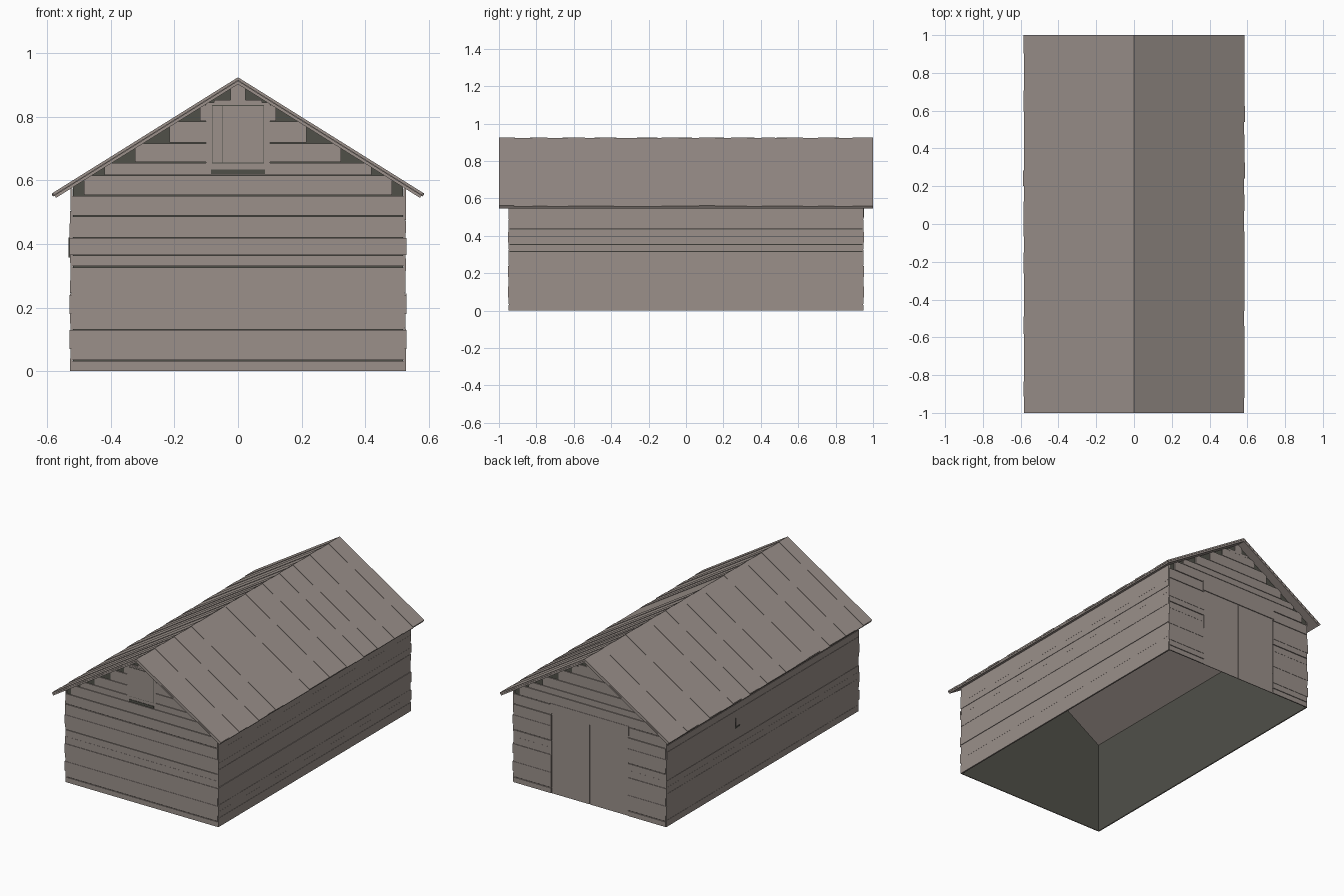
import bpy, bmesh, random

random.seed(4)
cube = bpy.data.objects.get("Cube")
if cube:
    bpy.data.objects.remove(cube)


def material(name, rgb):
    m = bpy.data.materials.new(name)
    m.use_nodes = True
    m.diffuse_color = (*rgb, 1)
    bsdf = m.node_tree.nodes["Principled BSDF"]
    bsdf.inputs["Base Color"].default_value = (*rgb, 1)
    bsdf.inputs["Roughness"].default_value = 0.9
    return m


wood = material("weathered wood", (0.325, 0.28, 0.255))
dark = material("dark interior", (0.08, 0.08, 0.066))

PEAK, SLOPE = 0.925, 0.624      # roof ridge height and pitch
WALL_X, WALL_Y = 0.52, 0.943    # shell half sizes
SKIN = 0.0005                   # boards sit just outside the shell


def finish(bm, name, mat):
    bmesh.ops.recalc_face_normals(bm, faces=bm.faces)
    mesh = bpy.data.meshes.new(name)
    bm.to_mesh(mesh)
    bm.free()
    mesh.materials.append(mat)
    obj = bpy.data.objects.new(name, mesh)
    bpy.context.scene.collection.objects.link(obj)
    return obj


def prism(bm, profile, y0, y1):
    """Extrude an (x, z) profile along y."""
    a = [bm.verts.new((x, y0, z)) for x, z in profile]
    b = [bm.verts.new((x, y1, z)) for x, z in profile]
    bm.faces.new(a)
    bm.faces.new(b[::-1])
    for i in range(len(a)):
        j = (i + 1) % len(a)
        bm.faces.new((a[j], a[i], b[i], b[j]))


def box(bm, x0, x1, y0, y1, z0, z1):
    prism(bm, [(x0, z0), (x1, z0), (x1, z1), (x0, z1)], y0, y1)


# Dark shell, open at the bottom and under the roof
bm = bmesh.new()
eave = PEAK - 0.022 - SLOPE * WALL_X
prism(bm, [(-WALL_X, 0), (WALL_X, 0), (WALL_X, eave), (0, PEAK - 0.022), (-WALL_X, eave)],
      -WALL_Y, WALL_Y)
bmesh.ops.recalc_face_normals(bm, faces=bm.faces)
bmesh.ops.delete(bm, geom=[f for f in bm.faces if abs(f.normal.z) > 0.3], context='FACES_ONLY')
finish(bm, "wall_shell", dark)


# Roof: continuous lower layer and separate planks on each slope
def slope_profile(side, top, thick, reach):
    cut = thick * 0.45
    pts = [(0, top), (reach, top - SLOPE * reach),
           (reach - cut, top - thick - SLOPE * (reach - cut)), (0, top - thick)]
    return [(side * x, z) for x, z in pts]


right_seams = [-1, -.92, -.82, -.74, -.63, -.54, -.46, -.385, -.13, -.04, .07, .155,
               .24, .325, .405, .475, .54, .625, .705, .795, .89, 1]
left_seams = [-1]
while left_seams[-1] < 0.86:
    left_seams.append(left_seams[-1] + random.uniform(0.075, 0.12))
left_seams.append(1)

for side, label, seams in ((1, "left", right_seams), (-1, "right", left_seams)):
    bm = bmesh.new()
    prism(bm, slope_profile(side, PEAK - 0.011, 0.011, 0.578), -1, 1)
    finish(bm, f"roof_underlayer_{label}", wood)
    bm = bmesh.new()
    for i, (y0, y1) in enumerate(zip(seams, seams[1:])):
        top = PEAK - (0.0025 if i % 2 else 0)
        prism(bm, slope_profile(side, top, 0.01, random.uniform(0.581, 0.587)), y0, y1)
    finish(bm, f"roof_planks_{label}", wood)

# End wall boards: wide below the eaves, stepped in the gables
levels = [0, .035, .07, .13, .18, .24, .285, .33, .365, .42, .49, .555]
flush = (.07, .18, .365)
open_joints = (.035, .33, .49, .555)
gable = [(.555, .615, .485), (.618, .655, .42), (.658, .716, .325),
         (.719, .785, .215), (.788, .838, .12), (.838, .853, .075), (.853, .905, .023)]
for end, label in ((-1, "front"), (1, "back")):
    bm = bmesh.new()
    rows = [(z0, z1 - (0.004 if z1 in open_joints else 0.0005), 0.53 if z0 in flush else 0.525)
            for z0, z1 in zip(levels, levels[1:])] + gable
    for z0, z1, half in rows:
        depth = 0.008 if half == 0.53 else random.uniform(0.0055, 0.007)
        # the back boards stop either side of the doorway
        spans = [(-half, half)]
        if end == 1 and z0 < 0.5:
            spans = [(-half, -0.264), (0.264, half)]
        for x0, x1 in spans:
            box(bm, x0, x1, end * (WALL_Y + SKIN), end * (WALL_Y + depth), z0, z1)
    finish(bm, f"{label}_wall_boards", wood)

# Side wall boards
for side, label in ((1, "left"), (-1, "right")):
    bm = bmesh.new()
    z = 0
    while z < 0.575:
        top = z + random.choice((0.04, 0.055, 0.07))
        if top > 0.545:
            top = 0.575
        box(bm, side * (WALL_X + SKIN), side * (WALL_X + random.uniform(0.007, 0.011)),
            -0.946, 0.946, z, top - 0.0004)
        z = top
    finish(bm, f"{label}_wall_boards", wood)

# Broken notch in the right wall
bm = bmesh.new()
box(bm, -0.533, -0.528, 0.23, 0.27, 0.357, 0.365)
box(bm, -0.533, -0.528, 0.267, 0.27, 0.365, 0.42)
finish(bm, "side_notch", dark)

# Loft hatch on the front gable
bm = bmesh.new()
box(bm, -0.1, 0.1, -0.951, -0.9435, 0.638, 0.845)
finish(bm, "hatch_surround", wood)
bm = bmesh.new()
box(bm, -0.0825, 0.0825, -0.952, -0.948, 0.654, 0.838)
box(bm, -0.085, 0.085, -0.952, -0.944, 0.62, 0.635)
finish(bm, "hatch_gaps", dark)
bm = bmesh.new()
box(bm, -0.08, -0.0505, -0.953, -0.948, 0.656, 0.835)
box(bm, -0.0495, 0.08, -0.953, -0.948, 0.656, 0.835)
finish(bm, "hatch_boards", wood)

# Recessed double barn door on the back with its top rail
for side, label in ((1, "left"), (-1, "right")):
    bm = bmesh.new()
    box(bm, side * 0.0015, side * 0.262, WALL_Y + SKIN, 0.947, 0, 0.5)
    finish(bm, f"barn_door_{label}", wood)
bm = bmesh.new()
box(bm, -0.27, 0.27, WALL_Y + SKIN, 0.952, 0.498, 0.56)
finish(bm, "door_rail", wood)
